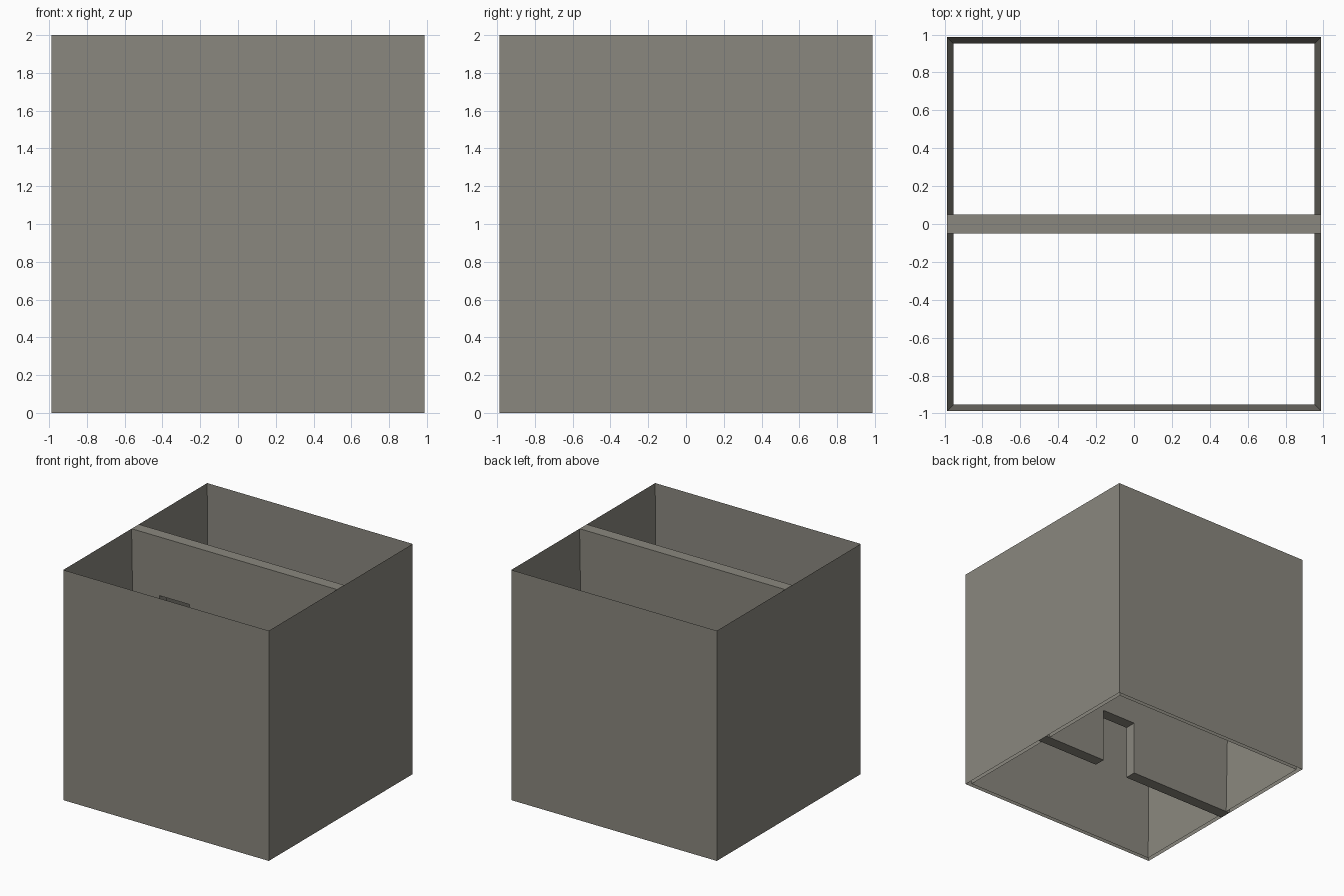
import bpy, bmesh

if "Cube" in bpy.data.objects:
    bpy.data.objects.remove(bpy.data.objects["Cube"])

R = 0.988      # outer half width
R_IN = 0.953   # inner half width at the floor
H = 2.0        # height

stone = bpy.data.materials.new("warm_grey_stone")
stone.diffuse_color = (0.255, 0.245, 0.21, 1)
stone.use_nodes = True
stone.node_tree.nodes["Principled BSDF"].inputs["Base Color"].default_value = stone.diffuse_color


def finish(bm, name):
    mesh = bpy.data.meshes.new(name)
    bm.to_mesh(mesh)
    bm.free()
    mesh.materials.append(stone)
    obj = bpy.data.objects.new(name, mesh)
    bpy.context.collection.objects.link(obj)
    return obj


def ring(bm, r, z):
    return [bm.verts.new((x * r, y * r, z))
            for x, y in ((-1, -1), (1, -1), (1, 1), (-1, 1))]


# Outer walls: upright outside, inside tapering to a sharp top edge, open below
bm = bmesh.new()
outer, top, inner = ring(bm, R, 0), ring(bm, R, H), ring(bm, R_IN, 0)
for i in range(4):
    j = (i + 1) % 4
    bm.faces.new((outer[i], outer[j], top[j], top[i]))
    bm.faces.new((inner[j], inner[i], top[i], top[j]))
finish(bm, "outer_walls")

# Partition wall built on a small grid, leaving out the two openings
lower_door = (0.04, 0.37, 0.0, 0.475)
upper_door = (-0.72, -0.43, 1.0, 1.49)
xs = [-R, -0.72, -0.43, 0.04, 0.37, R]
zs = [0, 0.475, 1.0, 1.49, H]


def is_open(x, z):
    return any(a < x < b and c < z < d for a, b, c, d in (lower_door, upper_door))


bm = bmesh.new()
for x0, x1 in zip(xs, xs[1:]):
    for z0, z1 in zip(zs, zs[1:]):
        if not is_open((x0 + x1) / 2, (z0 + z1) / 2):
            bm.faces.new([bm.verts.new((x, -0.05, z)) for x, z in
                          ((x0, z0), (x1, z0), (x1, z1), (x0, z1))])
bmesh.ops.remove_doubles(bm, verts=bm.verts, dist=0.0001)
faces = bm.faces[:]
back = bmesh.ops.extrude_face_region(bm, geom=faces, use_keep_orig=True)["geom"]
bmesh.ops.translate(bm, vec=(0, 0.1, 0),
                    verts=[v for v in back if isinstance(v, bmesh.types.BMVert)])
bmesh.ops.recalc_face_normals(bm, faces=bm.faces)
bmesh.ops.dissolve_limit(bm, angle_limit=0.01, verts=bm.verts, edges=bm.edges)
finish(bm, "partition_wall")
